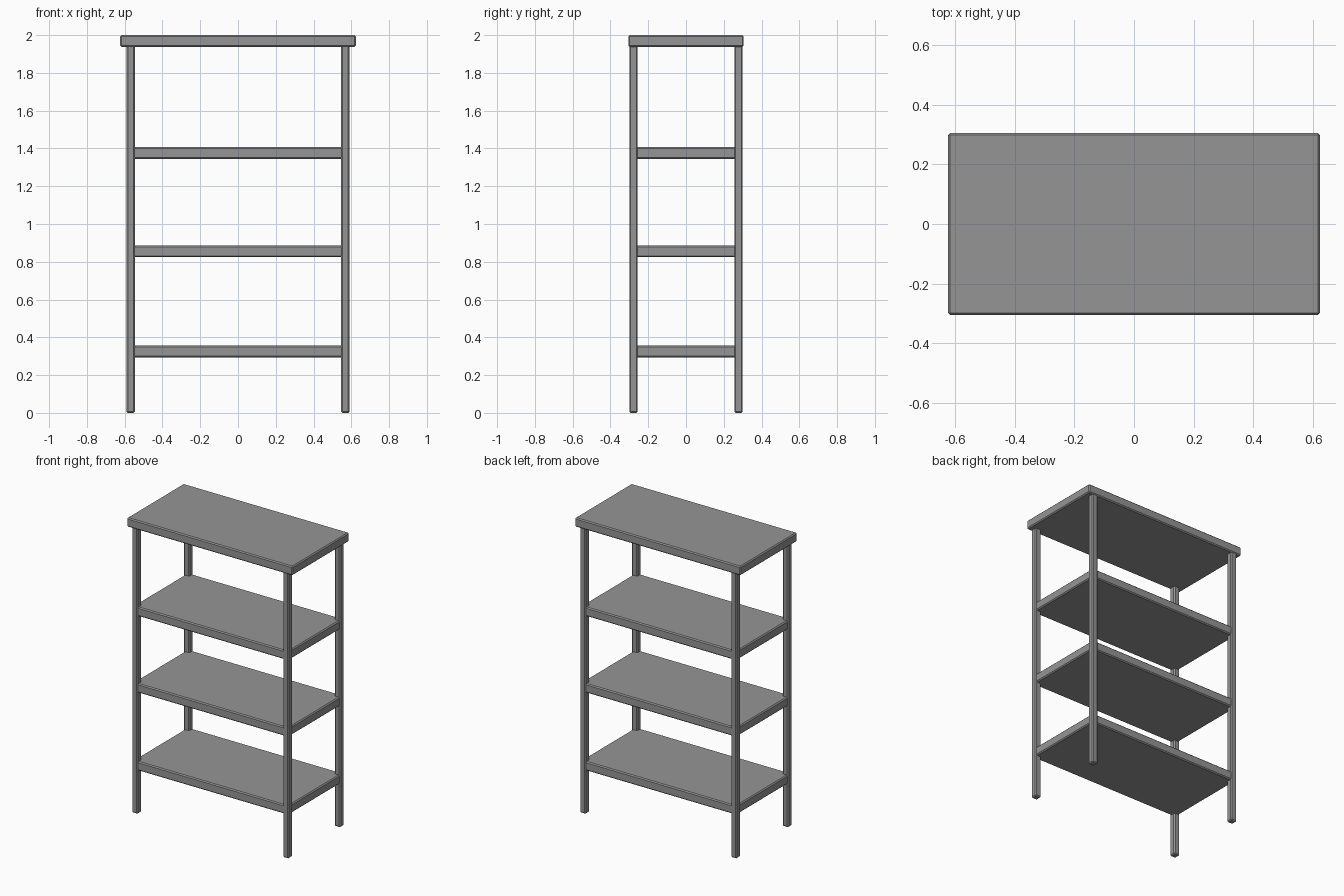
import bpy

# Remove the default cube
cube = bpy.data.objects.get("Cube")
if cube:
    bpy.data.objects.remove(cube, do_unlink=True)

# Single grey finish
grey = bpy.data.materials.new("grey_metal")
grey.use_nodes = True
color = (0.3, 0.3, 0.3, 1)
grey.diffuse_color = color
grey.node_tree.nodes["Principled BSDF"].inputs["Base Color"].default_value = color


def box(name, center, size, chamfer=0.007):
    """Box with chamfered edges."""
    bpy.ops.mesh.primitive_cube_add(size=1, location=center)
    ob = bpy.context.object
    ob.name = name
    ob.scale = size
    bpy.ops.object.transform_apply(location=False, rotation=False, scale=True)
    ob.data.materials.append(grey)
    mod = ob.modifiers.new("chamfer", "BEVEL")
    mod.width = chamfer
    mod.segments = 1
    return ob


LEG = 0.044
LEG_X, LEG_Y = 0.568, 0.278
THICK = 0.062
TOP_Z = 2 - THICK / 2

# Overhanging top
box("top_board", (0, 0, TOP_Z), (1.248, 0.61, THICK))

# Shelves, set just inside the outer faces of the legs
inset = 0.006
shelf_size = (2 * LEG_X + LEG - 2 * inset, 2 * LEG_Y + LEG - 2 * inset, THICK)
for name, z in (("lower", 0.325), ("middle", 0.855), ("upper", 1.376)):
    box(name + "_shelf", (0, 0, z), shelf_size)

# Four square legs
height = 2 - THICK
for side, sx in (("left", 1), ("right", -1)):
    for end, sy in (("front", -1), ("back", 1)):
        box(f"{end}_{side}_leg", (sx * LEG_X, sy * LEG_Y, height / 2 + 0.005),
            (LEG, LEG, height + 0.01)).location.z = (height + 0.01) / 2
